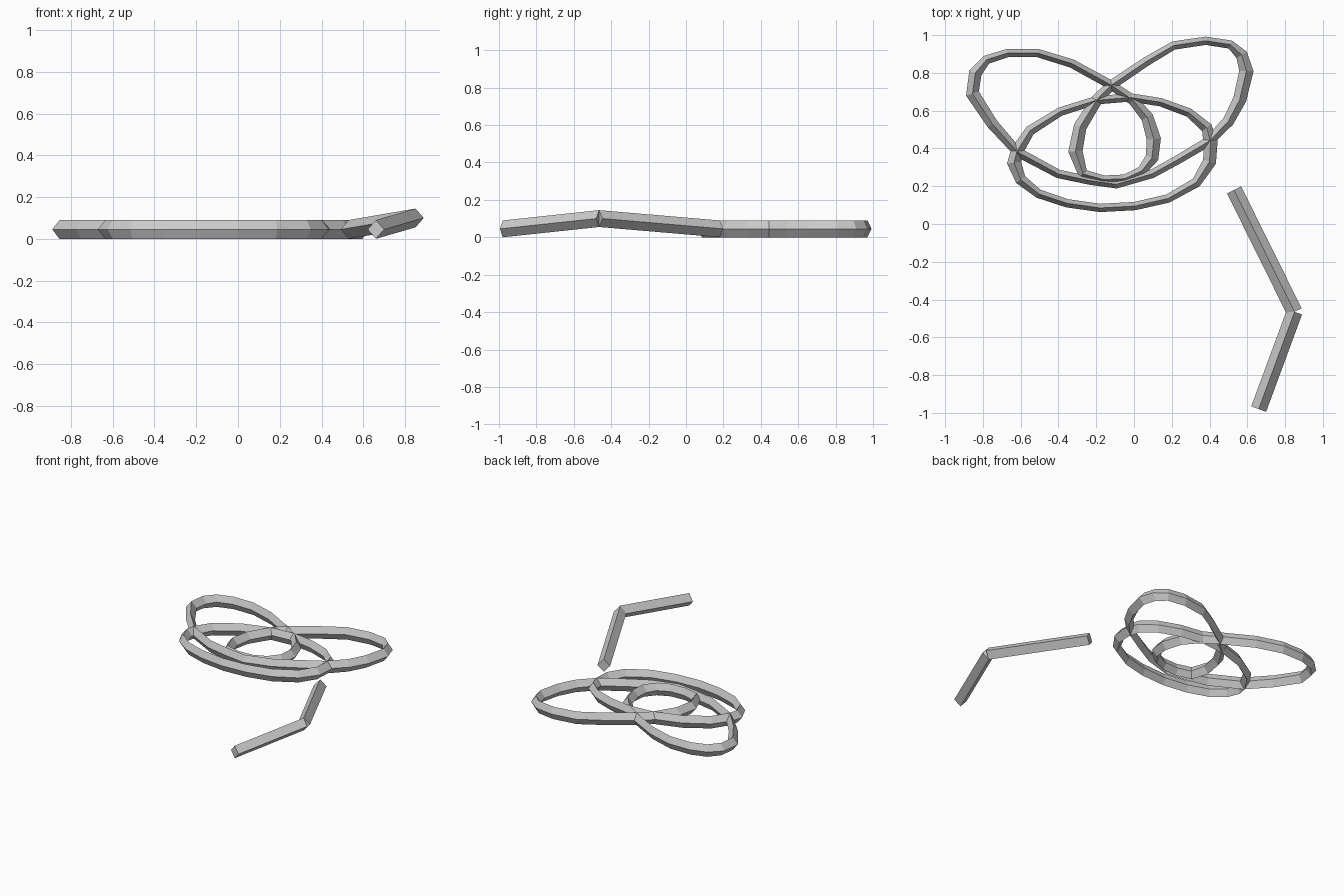
import bpy
from mathutils import Vector

if "Cube" in bpy.data.objects:
    bpy.data.objects.remove(bpy.data.objects["Cube"])

H = 0.045  # half height of the diamond section


def add_mesh(name, rings, closed):
    """Skin a list of four-point sections into one flat-shaded tube."""
    verts = [v for ring in rings for v in ring]
    n = len(rings)
    faces = []
    for i in range(n if closed else n - 1):
        a, b = 4 * i, 4 * ((i + 1) % n)
        for k in range(4):
            m = (k + 1) % 4
            faces.append((a + k, b + k, b + m, a + m))
    if not closed:
        faces += [(0, 1, 2, 3), tuple(4 * n - 1 - k for k in range(4))]
    me = bpy.data.meshes.new(name)
    me.from_pydata([tuple(v) for v in verts], [], faces)
    me.update()
    ob = bpy.data.objects.new(name, me)
    bpy.context.collection.objects.link(ob)
    return ob


def diamond(centre, side, width):
    up = Vector((0, 0, H))
    return [centre + side * width, centre + up, centre - side * width, centre - up]


def wire_loop(name, points):
    """Closed flat wire, wider where it runs front to back."""
    pts = [Vector((x, y, H)) for x, y in points]
    rings = []
    for i, p in enumerate(pts):
        t = (pts[(i + 1) % len(pts)] - pts[i - 1]).normalized()
        width = 0.022 + 0.016 * abs(t.y) ** 3
        rings.append(diamond(p, Vector((-t.y, t.x, 0)), width))
    return add_mesh(name, rings, True)


def bar(name, a, b):
    a, b = Vector(a), Vector(b)
    t = b - a
    side = Vector((-t.y, t.x, 0)).normalized()
    return add_mesh(name, [diamond(a, side, 0.042), diamond(b, side, 0.042)], False)


# Winding wire: left lobe, small inner ring, right lobe, front sweep
wire_loop("winding_wire", [
    (-.855, .69), (-.84, .80), (-.78, .87), (-.67, .905), (-.51, .905),
    (-.33, .85), (-.12, .735), (-.005, .655), (.07, .565), (.105, .45),
    (.095, .35), (.04, .28), (-.05, .24), (-.16, .235), (-.27, .265),
    (-.31, .385), (-.285, .515), (-.195, .66), (-.12, .735), (.065, .86),
    (.21, .945), (.38, .97), (.51, .95), (.57, .895), (.595, .81),
    (.56, .66), (.50, .545), (.40, .44), (.24, .345), (.095, .265),
    (-.095, .21), (-.235, .23), (-.40, .265), (-.615, .38), (-.75, .53)])

# Oval wire crossing the middle
wire_loop("oval_wire", [
    (-.62, .385), (-.55, .495), (-.39, .595), (-.20, .655), (-.02, .67),
    (.14, .645), (.29, .59), (.385, .51), (.405, .435), (.40, .33),
    (.33, .22), (.18, .135), (.005, .095), (-.18, .085), (-.355, .11),
    (-.505, .16), (-.60, .235), (-.635, .325)])

# Two bent bars at the front, raised at the joint
joint = (.85, -.465, .10)
bar("rear_bar", (.53, .18, H), joint)
bar("front_bar", joint, (.66, -.98, H))

# Consistent outward normals
import bmesh
for ob in bpy.context.collection.objects:
    bm = bmesh.new()
    bm.from_mesh(ob.data)
    bmesh.ops.recalc_face_normals(bm, faces=bm.faces)
    bm.to_mesh(ob.data)
    bm.free()
